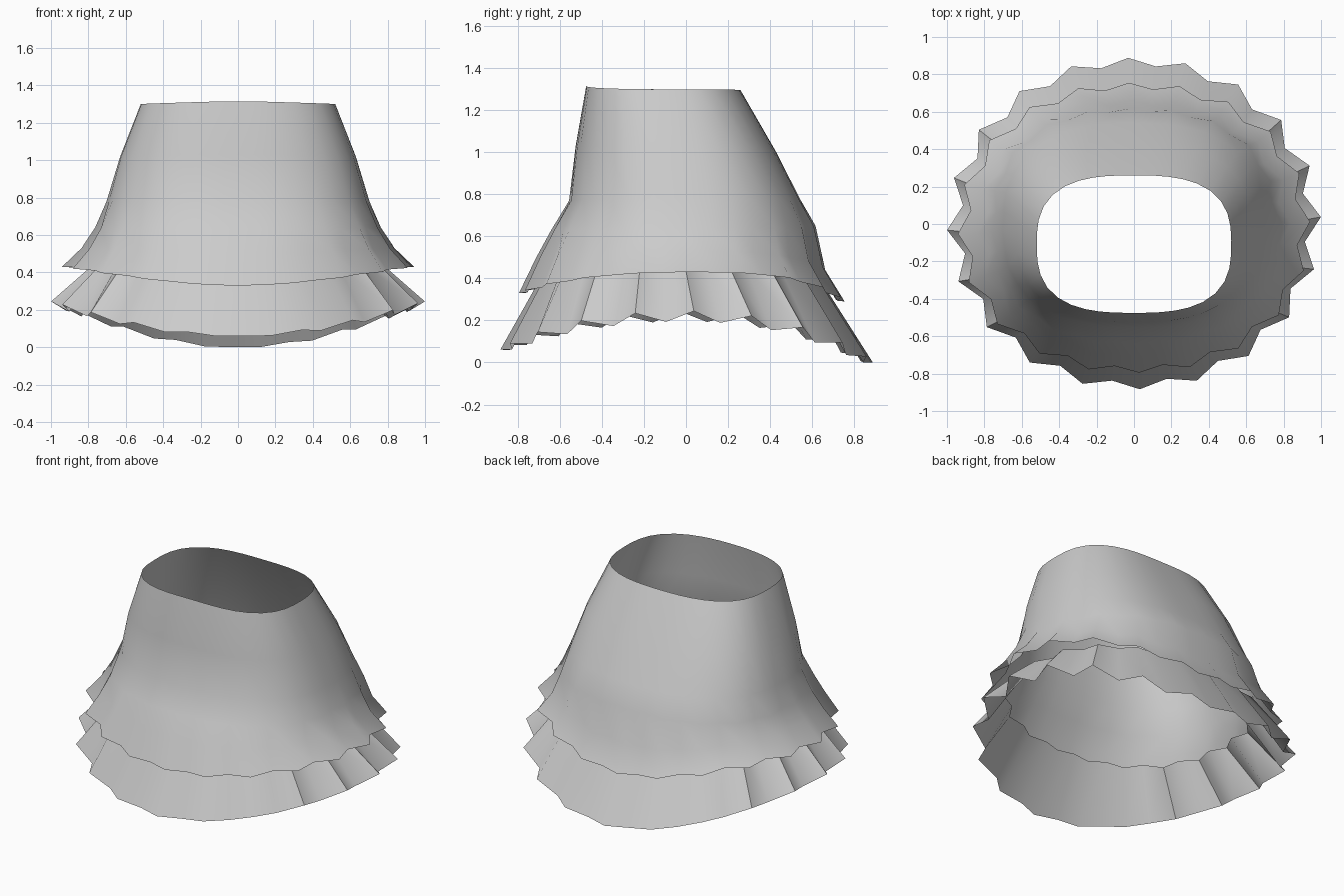
import bpy, bmesh
from math import sin, cos, pi, radians

cube = bpy.data.objects.get("Cube")
if cube:
    bpy.data.objects.remove(cube, do_unlink=True)

TEETH = 20          # pleats around the hem
SEGMENTS = TEETH * 2

cloth = bpy.data.materials.new("grey cloth")
cloth.use_nodes = True
GREY = (0.6, 0.6, 0.6, 1)
cloth.diffuse_color = GREY
cloth.node_tree.nodes["Principled BSDF"].inputs["Base Color"].default_value = GREY


def ring_points(half_x, front, back, z_side, z_front, z_back, power, pleat, lift, dip):
    """Rounded ring whose radius zigzags by pleat and height by lift."""
    mid, half_y = (back - front) / 2, (back + front) / 2
    for i in range(SEGMENTS):
        a = 2 * pi * i / SEGMENTS
        a += radians(2 - 3 * sin(2 * a))        # uneven pleat spacing
        c, s = cos(a), sin(a)
        r = (abs(c / half_x) ** power + abs(s / half_y) ** power) ** (-1 / power)
        zig = 1 if i % 2 == 0 else -1
        r += zig * pleat * (0.45 + 0.55 * abs(c))   # softer at front and back
        if s < 0:
            z = z_side + (z_front - z_side) * s * s
        else:
            z = z_side + (z_back - z_side) * s ** dip
        yield (r * c, mid + r * s, z + zig * lift * abs(c))


def loft(name, rings, dip, crease):
    """Open cloth tube through a list of rings."""
    bm = bmesh.new()
    loops = [[bm.verts.new(p) for p in ring_points(*ring, dip)] for ring in rings]
    for upper, lower in zip(loops, loops[1:]):
        for i in range(SEGMENTS):
            j = (i + 1) % SEGMENTS
            bm.faces.new((upper[i], lower[i], lower[j], upper[j]))
    mesh = bpy.data.meshes.new(name)
    bm.to_mesh(mesh)
    bm.free()
    mesh.materials.append(cloth)
    obj = bpy.data.objects.new(name, mesh)
    bpy.context.collection.objects.link(obj)
    bpy.ops.object.select_all(action='DESELECT')
    obj.select_set(True)
    bpy.context.view_layer.objects.active = obj
    bpy.ops.object.shade_smooth_by_angle(angle=radians(crease))


# Upper tier, waist to flared hem:
# half width, front, back, side z, front z, back z, power, pleat, lift
loft("skirt_body", [
    (.52, .475, .26, 1.30, 1.315, 1.295, 2.8, 0, 0),
    (.63, .525, .43, 1.02, 1.03, 1.0, 2.6, 0, 0),
    (.70, .555, .54, .78, .77, .78, 2.5, .003, 0),
    (.75, .635, .61, .64, .63, .65, 2.4, .014, 0),
    (.81, .70, .65, .53, .50, .44, 2.25, .027, 0),
    (.91, .78, .74, .43, .33, .29, 2.1, .032, 0),
], 3, 60)

# Lower pleated tier, tucked under the hem
loft("lower_ruffle", [
    (.74, .67, .61, .45, .42, .42, 2.3, .025, 0),
    (.96, .865, .87, .22, .06, 0, 2, .04, .025),
], 2, 55)
